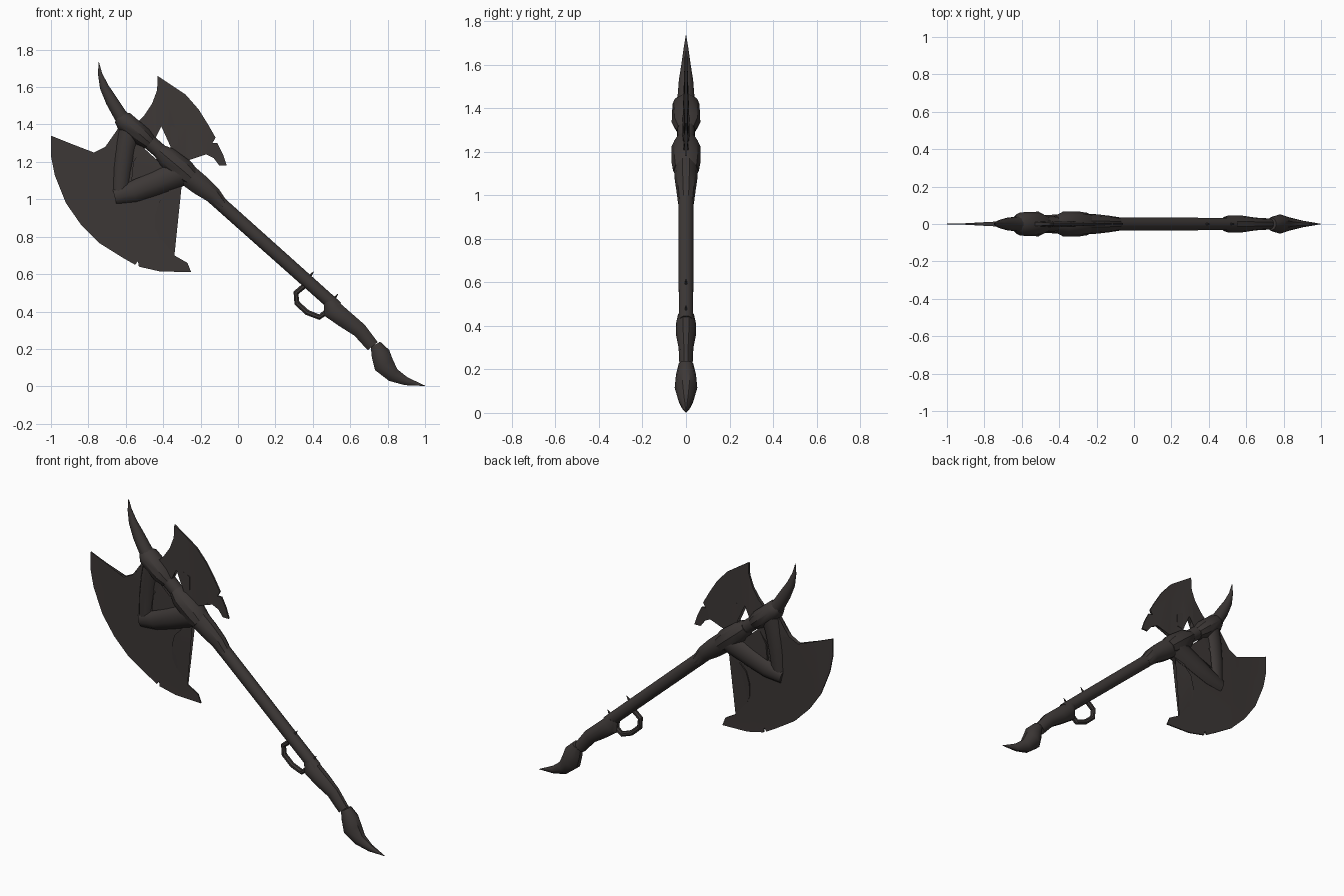
import bpy
import bmesh
import math
from mathutils import Vector

cube = bpy.data.objects.get("Cube")
if cube:
    bpy.data.objects.remove(cube, do_unlink=True)

# One dark iron colour for the whole weapon
iron = bpy.data.materials.new("dark_iron")
iron.use_nodes = True
colour = (0.046, 0.039, 0.037, 1)
iron.diffuse_color = colour
shader = iron.node_tree.nodes["Principled BSDF"]
shader.inputs["Base Color"].default_value = colour
shader.inputs["Roughness"].default_value = 0.7


def finish(bm, name, angle):
    bmesh.ops.recalc_face_normals(bm, faces=bm.faces[:])
    mesh = bpy.data.meshes.new(name)
    bm.to_mesh(mesh)
    bm.free()
    mesh.materials.append(iron)
    obj = bpy.data.objects.new(name, mesh)
    bpy.context.collection.objects.link(obj)
    bpy.ops.object.select_all(action="DESELECT")
    obj.select_set(True)
    bpy.context.view_layer.objects.active = obj
    bpy.ops.object.shade_smooth_by_angle(angle=math.radians(angle))
    return obj


def tube(name, stations, sides=12, angle=35):
    """Sweep an ellipse along stations of (x, z, in-plane radius, depth radius)."""
    bm = bmesh.new()
    centres = [Vector((s[0], 0, s[1])) for s in stations]
    rings = []
    for i, (x, z, wide, deep) in enumerate(stations):
        before = centres[max(i - 1, 0)]
        after = centres[min(i + 1, len(centres) - 1)]
        along = (after - before).normalized()
        across = Vector((-along.z, 0, along.x))
        ring = []
        for k in range(sides):
            turn = math.tau * (k + 0.5) / sides
            offset = across * wide * math.cos(turn)
            offset.y = deep * math.sin(turn)
            ring.append(bm.verts.new(centres[i] + offset))
        rings.append(ring)
    for low, high in zip(rings, rings[1:]):
        for k in range(sides):
            n = (k + 1) % sides
            bm.faces.new((low[k], low[n], high[n], high[k]))
    bm.faces.new(rings[0])
    bm.faces.new(rings[-1])
    return finish(bm, name, angle)


def blade(name, outline, core, root, edge, reach):
    """Fill an outline and make it thick near the core, thin at the cutting edge."""
    bm = bmesh.new()
    middle = Vector((core[0], 0, core[1]))
    front = bm.faces.new([bm.verts.new((x, 0, z)) for x, z in outline])
    bmesh.ops.triangulate(bm, faces=[front], ngon_method="BEAUTY")
    faces = bm.faces[:]
    rim = [e for e in bm.edges if e.is_boundary]
    copy = bmesh.ops.duplicate(bm, geom=bm.verts[:] + bm.edges[:] + faces)
    twins = copy["vert_map"]
    pairs = [(v, twins[v]) for f in faces for v in f.verts]
    for e in rim:
        a, b = e.verts
        bm.faces.new((a, b, twins[b], twins[a]))
    for v, twin in pairs:
        fade = min((v.co - middle).length / reach, 1)
        half = root + (edge - root) * fade
        v.co.y = -half
        twin.co.y = half
    return finish(bm, name, 30)


# Great blade, open toward the shaft so the gap stays clear
blade("great_blade", [
    (-1, 1.34), (-.9, 1.3), (-.87, 1.27), (-.82, 1.25), (-.77, 1.25), (-.71, 1.28),
    (-.67, 1.32), (-.64, 1.38), (-.53, 1.33), (-.51, 1.28), (-.56, 1.2), (-.57, 1.1),
    (-.39, 1.17), (-.29, 1.18), (-.27, 1.09), (-.32, 1.05), (-.38, 1.03), (-.42, .99),
    (-.44, .92), (-.44, .84), (-.41, .77), (-.34, .7), (-.27, .66), (-.25, .61),
    (-.42, .615), (-.47, .63), (-.48, .68), (-.5, .635), (-.53, .64), (-.535, .67),
    (-.55, .65), (-.62, .69), (-.74, .765), (-.84, .865), (-.92, .98), (-.98, 1.13),
    (-1, 1.23), (-.98, 1.24), (-1, 1.26)],
    core=(-.5, 1.15), root=.03, edge=.004, reach=.4)

# Rear blade, with its round window open toward the shaft
blade("rear_blade", [
    (-.43, 1.66), (-.37, 1.62), (-.28, 1.56), (-.21, 1.48), (-.16, 1.4), (-.12, 1.33),
    (-.15, 1.3), (-.11, 1.3), (-.08, 1.24), (-.06, 1.18), (-.1, 1.18), (-.13, 1.22),
    (-.17, 1.24), (-.21, 1.24), (-.26, 1.21), (-.28, 1.16), (-.38, 1.23), (-.36, 1.28),
    (-.32, 1.29), (-.32, 1.37), (-.35, 1.39), (-.41, 1.39), (-.44, 1.37), (-.44, 1.33),
    (-.48, 1.31), (-.56, 1.39), (-.5, 1.45), (-.46, 1.51), (-.43, 1.59)],
    core=(-.42, 1.26), root=.02, edge=.005, reach=.3)

# Shaft with its two hubs and the collar
tube("shaft", [(-.57, 1.39, .042, .042), (-.12, 1, .038, .036), (.53, .42, .036, .034)])
tube("upper_hub", [
    (-.64, 1.44, .035, .035), (-.61, 1.42, .055, .062), (-.51, 1.335, .055, .066),
    (-.47, 1.3, .042, .044)], sides=10)
tube("lower_hub", [
    (-.42, 1.26, .04, .045), (-.38, 1.225, .06, .066), (-.29, 1.15, .068, .066),
    (-.25, 1.115, .055, .06)], sides=10)
tube("collar", [
    (-.27, 1.13, .062, .056), (-.2, 1.075, .058, .052), (-.13, 1.02, .046, .044),
    (-.08, .96, .036, .036)], sides=10)

# Arms that carry the great blade
tube("lower_arm", [
    (-.29, 1.15, .075, .06), (-.45, 1.085, .068, .05), (-.56, 1.04, .058, .042),
    (-.66, 1.015, .042, .028)])
tube("upper_arm", [
    (-.575, 1.38, .06, .05), (-.6, 1.28, .055, .042), (-.62, 1.15, .048, .034),
    (-.63, 1.03, .04, .026)])

# Curved top spike
tube("top_spike", [
    (-.59, 1.4, .045, .045), (-.63, 1.45, .038, .04), (-.675, 1.525, .034, .034),
    (-.715, 1.6, .025, .022), (-.737, 1.67, .012, .012), (-.745, 1.735, .001, .001)])

# Grip end and hooked pommel
tube("grip_end", [
    (.49, .455, .036, .036), (.505, .41, .056, .046), (.57, .36, .05, .046),
    (.65, .3, .042, .034), (.72, .215, .036, .03)], sides=10)
tube("pommel_hook", [
    (.735, .225, .03, .034), (.762, .175, .053, .046), (.78, .115, .058, .052),
    (.83, .06, .04, .036), (.9, .027, .023, .018), (1, .003, .001, .001)], sides=10)

# Finger guard and the two barbs on the shaft
guard_path = [(.37, .55), (.31, .5), (.315, .445), (.37, .395), (.435, .37), (.475, .4), (.5, .44)]
tube("finger_guard", [(x, z, .016, .016) for x, z in guard_path], sides=8)
for label, x, z in (("upper", .37, .565), ("lower", .5, .445)):
    tube(label + "_barb", [(x - .02, z - .02, .025, .018), (x + .035, z + .05, .001, .001)], sides=6)
